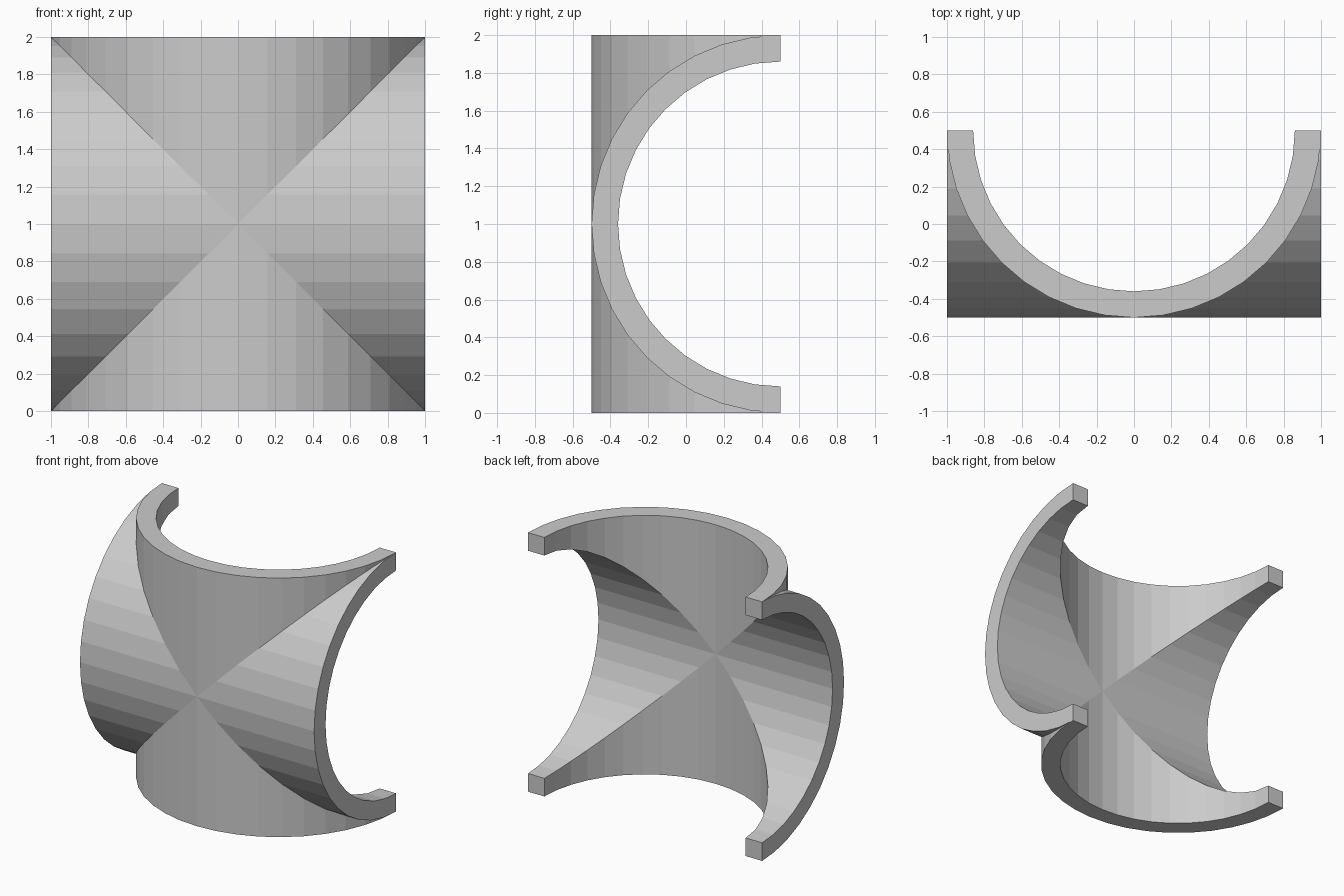
import bpy, bmesh
from math import sin, cos, pi
from mathutils import Matrix, Vector

if "Cube" in bpy.data.objects:
    bpy.data.objects.remove(bpy.data.objects["Cube"])

OUTER, INNER, HALF = 1.0, 0.86, 1.0   # shell radii, half length of each barrel
STEPS = 20                            # facets per half circle
SPRING_Y = 0.5                        # open back plane of the vault


def arc(radius):
    """Points (x, y) of a half circle bulging toward the front."""
    angles = [-pi / 2 + pi * i / STEPS for i in range(STEPS + 1)]
    return [(radius * sin(a), SPRING_Y - radius * cos(a)) for a in angles]


def add_face(bm, points):
    # Drop coincident corners so groin tips become triangles
    unique = []
    for p in points:
        if all((p - q).length > 1e-5 for q in unique):
            unique.append(p)
    bm.faces.new([bm.verts.new(p) for p in unique])


def add_sector(bm, rot):
    """One quarter of the vault: barrel strips from the groins to the rim."""
    put = lambda x, y, z: rot @ Vector((x, y, z))
    outer, inner = arc(OUTER), arc(INNER)
    for i in range(STEPS):
        # Outer and inner barrel strips
        for pts in (outer, inner):
            (x0, y0), (x1, y1) = pts[i], pts[i + 1]
            add_face(bm, [put(x0, y0, abs(x0)), put(x1, y1, abs(x1)),
                          put(x1, y1, HALF), put(x0, y0, HALF)])
        # Rim between both arcs
        add_face(bm, [put(*p, HALF) for p in
                      (outer[i], outer[i + 1], inner[i + 1], inner[i])])
    # Half of each square foot
    for s in (-1, 1):
        add_face(bm, [put(s * OUTER, SPRING_Y, HALF),
                      put(s * INNER, SPRING_Y, HALF),
                      put(s * INNER, SPRING_Y, INNER)])


# Groin vault: four sectors turned about the front-back axis
bm = bmesh.new()
for k in range(4):
    add_sector(bm, Matrix.Rotation(k * pi / 2, 3, 'Y'))
bmesh.ops.remove_doubles(bm, verts=bm.verts, dist=1e-4)
bmesh.ops.recalc_face_normals(bm, faces=bm.faces)
bmesh.ops.translate(bm, verts=bm.verts, vec=(0, 0, HALF))
mesh = bpy.data.meshes.new("groin_vault")
bm.to_mesh(mesh)
bm.free()
bpy.context.collection.objects.link(bpy.data.objects.new("groin_vault", mesh))
